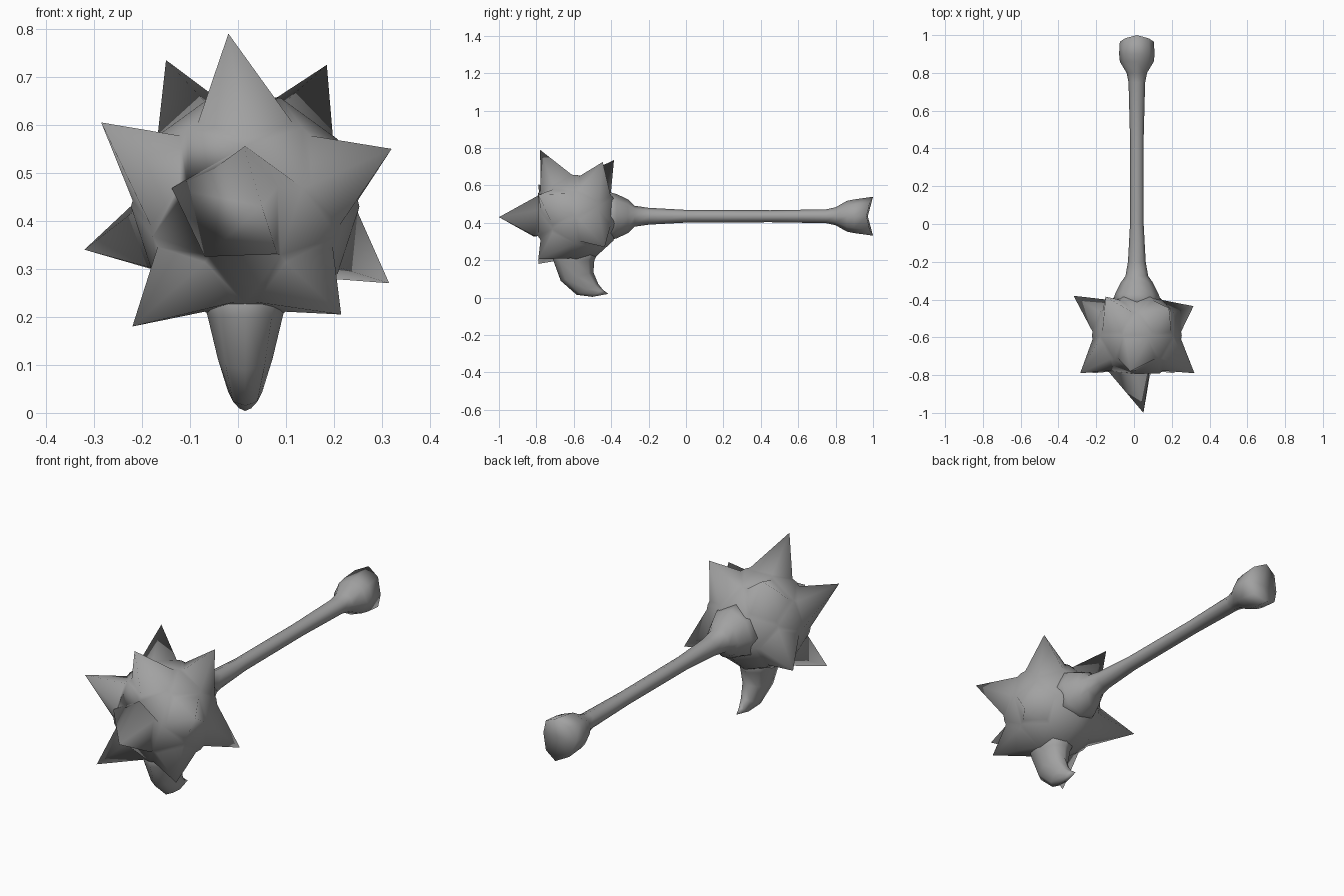
import bpy
import bmesh
import math
from mathutils import Matrix, Vector

cube = bpy.data.objects.get("Cube")
if cube:
    bpy.data.objects.remove(cube, do_unlink=True)

# One plain grey for everything
GREY = (0.36, 0.36, 0.36, 1.0)
mat = bpy.data.materials.new("grey metal")
mat.use_nodes = True
mat.diffuse_color = GREY
mat.node_tree.nodes["Principled BSDF"].inputs["Base Color"].default_value = GREY


def finish(bm, name):
    """Turn a bmesh into a smooth shaded object with the grey material."""
    bmesh.ops.recalc_face_normals(bm, faces=bm.faces[:])
    mesh = bpy.data.meshes.new(name)
    bm.to_mesh(mesh)
    bm.free()
    for p in mesh.polygons:
        p.use_smooth = True
    mesh.materials.append(mat)
    obj = bpy.data.objects.new(name, mesh)
    bpy.context.collection.objects.link(obj)
    return obj


def loft(name, rings, start, end):
    """Skin rings of equal length and close both ends with a fan to a point."""
    bm = bmesh.new()
    loops = [[bm.verts.new(p) for p in ring] for ring in rings]
    n = len(loops[0])
    for a, b in zip(loops, loops[1:]):
        for i in range(n):
            j = (i + 1) % n
            bm.faces.new((a[i], a[j], b[j], b[i]))
    for point, ring in ((start, loops[0]), (end, loops[-1])):
        v = bm.verts.new(point)
        for i in range(n):
            bm.faces.new((v, ring[i], ring[(i + 1) % n]))
    return finish(bm, name)


# Spiked head: a low-poly ball whose twelve main corners carry the spikes
CENTRE = Vector((0.015, -0.59, 0.43))
RADIUS = 0.238
TIPS = [
    (0.05, -1.0, 0.43),                              # front
    (-0.02, -0.78, 0.79),                            # front ring
    (-0.285, -0.79, 0.605), (0.32, -0.79, 0.55),
    (-0.22, -0.79, 0.18), (0.215, -0.79, 0.205),
    (-0.15, -0.385, 0.735), (0.185, -0.445, 0.725),  # back ring
    (-0.32, -0.38, 0.34), (0.315, -0.435, 0.27),
]
bm = bmesh.new()
bmesh.ops.create_icosphere(bm, subdivisions=2, radius=RADIUS)
# Turn the poles to front and back, with one front corner straight up
turn = Matrix(((0, -1, 0), (0, 0, 1), (-1, 0, 0))).to_4x4()
bm.transform(Matrix.Translation(CENTRE) @ turn)


def corner(direction):
    return max(bm.verts, key=lambda v: (v.co - CENTRE).normalized().dot(direction))


for tip in TIPS:
    aim = (Vector(tip) - CENTRE).normalized()
    v = corner(aim)
    home = (v.co - CENTRE).normalized()
    bmesh.ops.inset_region(bm, faces=list(v.link_faces), thickness=0.02,
                           use_even_offset=True)
    corner(home).co = tip
finish(bm, "spiked_head")

# Curved hook below: front edge, back edge (y, z) and half width of each ring
HOOK = [
    ((-0.72, 0.26), (-0.46, 0.26), 0.095),
    ((-0.71, 0.20), (-0.49, 0.20), 0.078),
    ((-0.67, 0.09), (-0.495, 0.135), 0.057),
    ((-0.585, 0.015), (-0.47, 0.075), 0.036),
    ((-0.50, 0.004), (-0.445, 0.042), 0.018),
]
rings = []
for front, back, half in HOOK:
    f, b = Vector((0.015, *front)), Vector((0.015, *back))
    mid, arm = (f + b) / 2, (f - b) / 2
    rings.append([mid + arm * math.cos(t) + Vector((half * math.sin(t), 0, 0))
                  for t in (k * math.tau / 8 for k in range(8))])
loft("lower_hook", rings, (0.015, -0.59, 0.32), (0.015, -0.415, 0.02))

# Handle with flared collar and pommel: y, half width, half height, end bow
HANDLE = [
    (-0.43, 0.135, 0.135, 0), (-0.37, 0.115, 0.118, 0),
    (-0.31, 0.085, 0.09, 0), (-0.275, 0.06, 0.056, 0),
    (-0.20, 0.047, 0.045, 0), (0.0, 0.036, 0.034, 0),
    (0.45, 0.036, 0.032, 0), (0.75, 0.044, 0.037, 0),
    (0.80, 0.054, 0.048, 0), (0.86, 0.09, 0.082, 0),
    (0.90, 0.094, 0.09, 0), (0.965, 0.09, 0.104, 0.035),
]
rings = []
for y, rx, rz, bow in HANDLE:
    rings.append([Vector((0.015 + rx * math.cos(t), y + bow * math.sin(t) ** 2,
                          0.435 + rz * math.sin(t)))
                  for t in (k * math.tau / 8 for k in range(8))])
loft("handle", rings, (0.015, -0.45, 0.435), (0.015, 0.972, 0.435))
